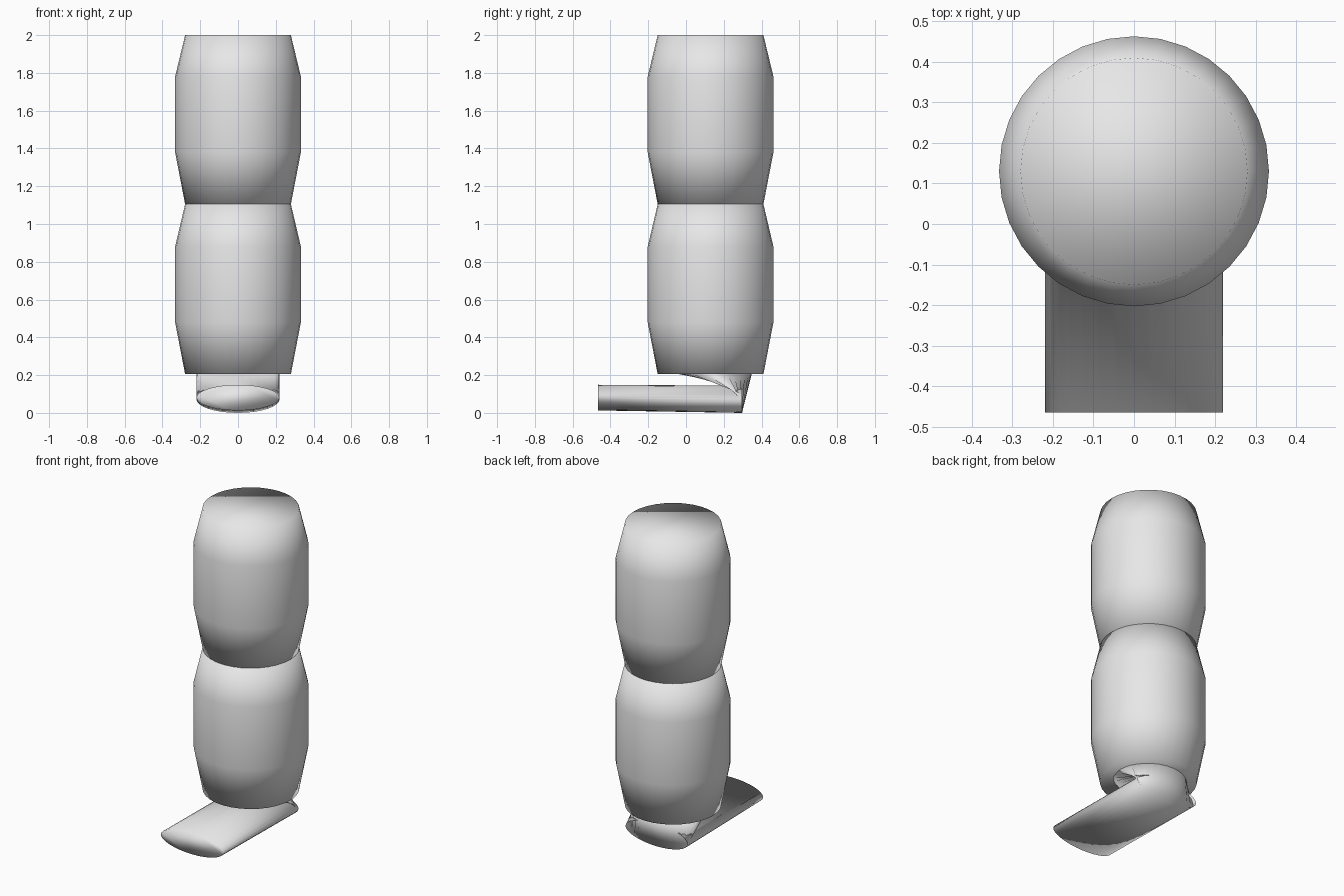
import bpy
import bmesh
from math import cos, sin, tau

cube = bpy.data.objects.get("Cube")
if cube:
    bpy.data.objects.remove(cube, do_unlink=True)

SIDES = 32
LEG_Y = 0.13

grey = bpy.data.materials.new("plain grey")
grey.use_nodes = True
grey.diffuse_color = (0.8, 0.8, 0.8, 1)
grey.node_tree.nodes["Principled BSDF"].inputs["Base Color"].default_value = grey.diffuse_color


def loft(name, rings):
    """Join rings of equal size into a closed, fully smooth-shaded tube."""
    bm = bmesh.new()
    loops = [[bm.verts.new(p) for p in ring] for ring in rings]
    for low, high in zip(loops, loops[1:]):
        for i in range(SIDES):
            j = (i + 1) % SIDES
            bm.faces.new((low[i], low[j], high[j], high[i]))
    bm.faces.new(loops[0][::-1])
    bm.faces.new(loops[-1])
    bmesh.ops.recalc_face_normals(bm, faces=bm.faces)
    for face in bm.faces:
        face.smooth = True
    mesh = bpy.data.meshes.new(name)
    bm.to_mesh(mesh)
    bm.free()
    mesh.materials.append(grey)
    bpy.context.collection.objects.link(bpy.data.objects.new(name, mesh))


def angles():
    return [tau * i / SIDES for i in range(SIDES)]


def level_ring(radius, z):
    return [(radius * cos(a), LEG_Y + radius * sin(a), z) for a in angles()]


def upright_ring(y, z, half_height):
    # Top of this ring matches the front of a level ring, its bottom the back
    return [(0.22 * cos(a), y, z - half_height * sin(a)) for a in angles()]


# Two stacked barrel-shaped leg segments
for name, base, height in (("lower_leg", 0.205, 0.9), ("upper_leg", 1.105, 0.895)):
    profile = ((0.28, 0), (0.333, 0.275), (0.333, 0.675), (0.28, height))
    loft(name, [level_ring(r, base + z) for r, z in profile])

# Ankle folds back into the heel, then the flat foot runs forward
loft("ankle_and_foot", [
    level_ring(0.22, 0.215),
    upright_ring(0.297, 0.072, 0.072),
    upright_ring(-0.465, 0.081, 0.068),
])
